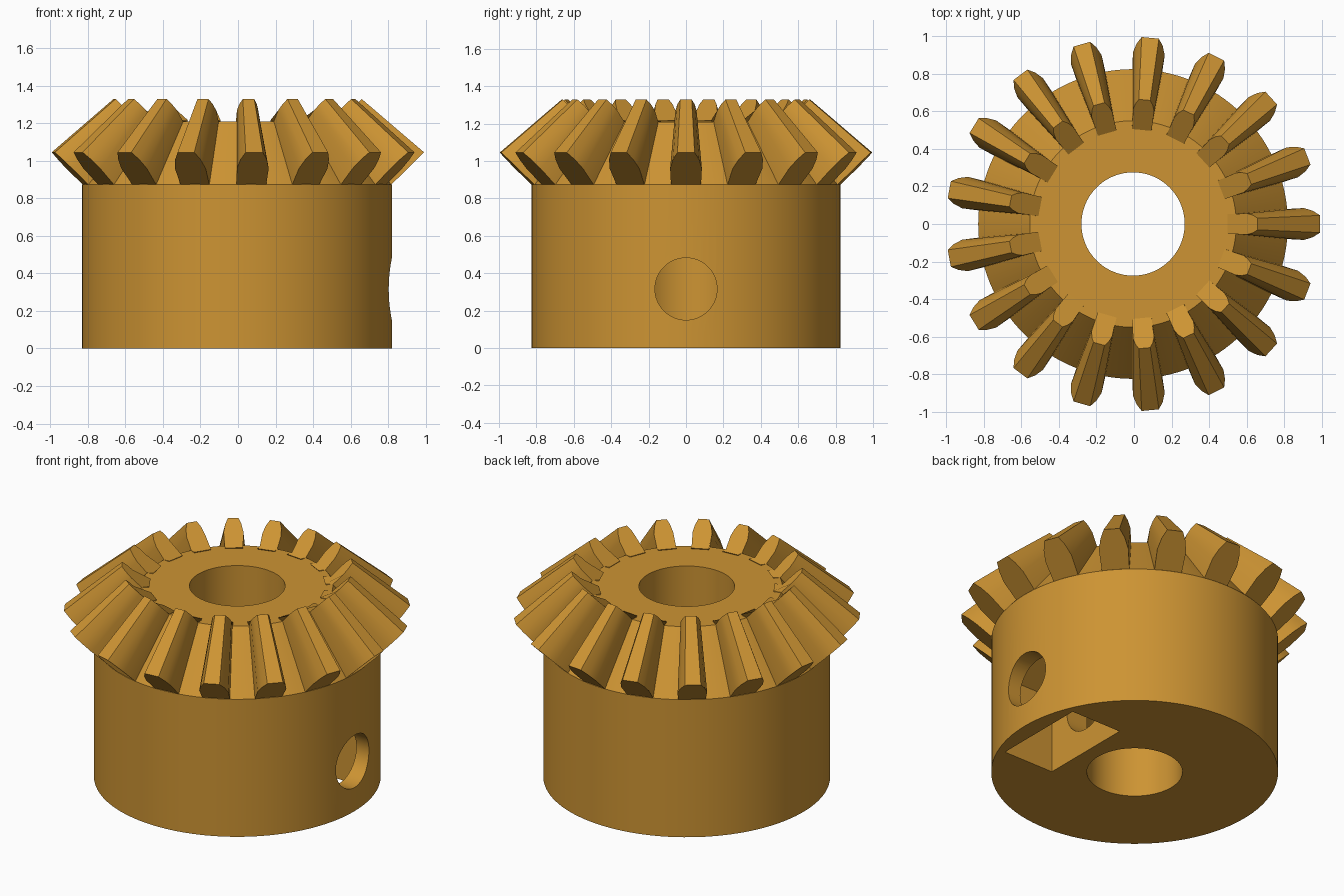
import bpy, bmesh, math
from mathutils import Matrix

if "Cube" in bpy.data.objects:
    bpy.data.objects.remove(bpy.data.objects["Cube"])

TEETH = 17
SHIFT = -0.005          # gear axis along x
HOLE_Z = 0.316          # height of the set-screw hole

brass = bpy.data.materials.new("golden brass")
brass.diffuse_color = (0.61, 0.295, 0.033, 1)
brass.use_nodes = True
brass.node_tree.nodes["Principled BSDF"].inputs["Base Color"].default_value = brass.diffuse_color


def make_object(name, bm):
    bmesh.ops.recalc_face_normals(bm, faces=bm.faces)
    mesh = bpy.data.meshes.new(name)
    bm.to_mesh(mesh)
    bm.free()
    mesh.materials.append(brass)
    obj = bpy.data.objects.new(name, mesh)
    bpy.context.collection.objects.link(obj)
    return obj


def loft(bm, rings, closed=False):
    """Skin equal-length rings; cap the ends or close the loop."""
    loops = [[bm.verts.new(p) for p in ring] for ring in rings]
    n = len(loops[0])
    pairs = list(zip(loops, loops[1:])) + ([(loops[-1], loops[0])] if closed else [])
    for a, b in pairs:
        for i in range(n):
            j = (i + 1) % n
            bm.faces.new((a[i], a[j], b[j], b[i]))
    if not closed:
        bm.faces.new(loops[0])
        bm.faces.new(loops[-1])


def circle(r, z, n=128):
    return [(SHIFT + r * math.cos(2 * math.pi * i / n),
             r * math.sin(2 * math.pi * i / n), z) for i in range(n)]


# Hub: bored cylinder topped by the root cone
bm = bmesh.new()
profile = [(0.275, 0), (0.825, 0), (0.825, 0.873), (0.55, 1.209), (0.275, 1.209)]
loft(bm, [circle(r, z) for r, z in profile], closed=True)
hub = make_object("hub", bm)

# Set-screw hole, from the right side into the bore
bm = bmesh.new()
hole = [(0.166 * math.cos(2 * math.pi * i / 64),
         HOLE_Z + 0.166 * math.sin(2 * math.pi * i / 64)) for i in range(64)]
loft(bm, [[(x, y, z) for y, z in hole] for x in (0.1, 1.0)])
screw_cutter = make_object("screw_hole_cutter", bm)

# Nut pocket, open at the bottom with a pointed roof
bm = bmesh.new()
w = 0.303
pocket = [(-w, -0.1), (w, -0.1), (w, HOLE_Z + w * 0.577),
          (0, HOLE_Z + w * 1.155), (-w, HOLE_Z + w * 0.577)]
loft(bm, [[(x, y, z) for y, z in pocket] for x in (0.363, 0.715)])
pocket_cutter = make_object("nut_pocket_cutter", bm)

for cutter in (screw_cutter, pocket_cutter):
    cut = hub.modifiers.new(cutter.name, 'BOOLEAN')
    cut.operation = 'DIFFERENCE'
    cut.solver = 'EXACT'
    cut.object = cutter
    bpy.context.view_layer.objects.active = hub
    bpy.ops.object.modifier_apply(modifier=cut.name)
    bpy.data.objects.remove(cutter)


# Teeth: tapered bars lying on the cone, rooted slightly inside it
def tooth_ring(root_r, root_z, tip_r, tip_z, scale):
    def mix(t):
        return root_r + (tip_r - root_r) * t, root_z + (tip_z - root_z) * t
    half = [(root_r - 0.07 * scale, root_z + 0.01 * scale, 0.078 * scale),
            (math.sqrt(root_r ** 2 - (0.08 * scale) ** 2), root_z, 0.08 * scale),
            (*mix(0.5), 0.085 * scale),
            (*mix(0.78), 0.07 * scale),
            (tip_r, tip_z, 0.046 * scale)]
    return [(r, y, z) for r, z, y in half] + [(r, -y, z) for r, z, y in reversed(half)]


bm = bmesh.new()
outer = tooth_ring(0.825, 0.873, 0.996, 1.045, 1.0)
inner = tooth_ring(0.55, 1.209, 0.664, 1.329, 0.667)
for k in range(TEETH):
    m = Matrix.Translation((SHIFT, 0, 0)) @ Matrix.Rotation(2 * math.pi * k / TEETH, 4, 'Z')
    start = len(bm.verts)
    loft(bm, [outer, inner])
    bm.verts.ensure_lookup_table()
    bmesh.ops.transform(bm, matrix=m, verts=bm.verts[start:])
teeth = make_object("gear_teeth", bm)

# Smooth the round surfaces, keep the edges crisp
for obj in (hub, teeth):
    bpy.ops.object.select_all(action='DESELECT')
    obj.select_set(True)
    bpy.context.view_layer.objects.active = obj
    bpy.ops.object.shade_smooth_by_angle(angle=math.radians(20))
